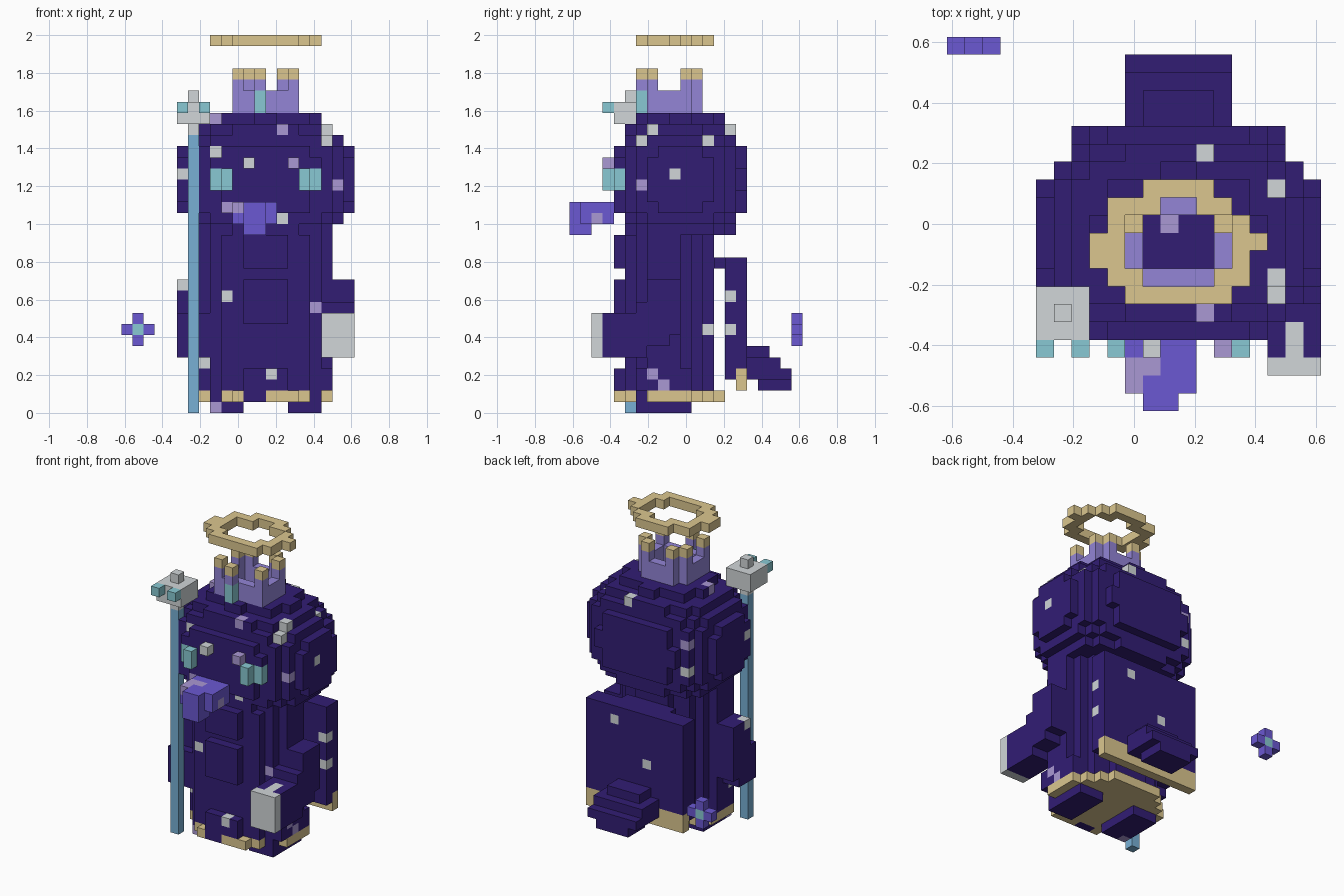
import bpy, bmesh

cube = bpy.data.objects.get("Cube")
if cube:
    bpy.data.objects.remove(cube, do_unlink=True)

V = 1 / 17  # block size: the model is 21 x 21 x 34 blocks


def linear(c):
    return c / 12.92 if c <= 0.04045 else ((c + 0.055) / 1.055) ** 2.4


PALETTE = {
    "dark_purple": (50, 29, 116),
    "gold": (219, 198, 143),
    "lavender": (147, 133, 214),
    "violet": (107, 88, 210),
    "mauve": (170, 152, 212),
    "grey": (209, 214, 216),
    "teal": (137, 201, 211),
    "staff_blue": (120, 176, 213),
}
SLOT = {}
MATS = []
for n, rgb in PALETTE.items():
    m = bpy.data.materials.new(n)
    m.use_nodes = True
    col = tuple(linear(c / 255) for c in rgb) + (1,)
    m.diffuse_color = col
    bsdf = m.node_tree.nodes["Principled BSDF"]
    bsdf.inputs["Base Color"].default_value = col
    bsdf.inputs["Roughness"].default_value = 0.9
    SLOT[n] = len(MATS)
    MATS.append(m)


def box(cells, colour, x, y, z):
    """Fill half-open block ranges with one colour."""
    for i in range(*x):
        for j in range(*y):
            for k in range(*z):
                cells[i, j, k] = colour


def round_slab(cells, colour, cx, cy, rx, ry, z):
    """Fill an elliptical column between two heights."""
    for i in range(21):
        for j in range(21):
            if ((i + .5 - cx) / rx) ** 2 + ((j + .5 - cy) / ry) ** 2 <= 1:
                box(cells, colour, (i, i + 1), (j, j + 1), z)


# side letter -> (axis looked along, +1 for the far end or -1 for the near end)
SIDES = {"F": (1, -1), "B": (1, 1), "R": (0, 1), "L": (0, -1), "T": (2, 1)}


def spots(cells, colour, side, *places):
    """Colour the outermost block at each place, as seen from one side."""
    axis, sign = SIDES[side]
    for p in places:
        hits = [c for c in cells if c[:axis] + c[axis + 1:] == p]
        if hits:
            cells[max(hits, key=lambda c: c[axis] * sign)] = colour


def build(name, cells):
    """Make one mesh from the exposed faces of the blocks."""
    bm = bmesh.new()
    verts = {}

    def vert(p):
        if p not in verts:
            verts[p] = bm.verts.new(((p[0] - 10.5) * V, (p[1] - 10.5) * V, p[2] * V))
        return verts[p]

    for c, colour in cells.items():
        for axis in range(3):
            for s in (0, 1):
                n = list(c)
                n[axis] += 2 * s - 1
                if tuple(n) in cells:
                    continue
                a, b = (axis + 1) % 3, (axis + 2) % 3
                ring = [(0, 0), (1, 0), (1, 1), (0, 1)]
                pts = []
                for u, w in (ring if s else ring[::-1]):
                    p = list(c)
                    p[axis] += s
                    p[a] += u
                    p[b] += w
                    pts.append(vert(tuple(p)))
                bm.faces.new(pts).material_index = SLOT[colour]
    me = bpy.data.meshes.new(name)
    bm.to_mesh(me)
    bm.free()
    for m in MATS:
        me.materials.append(m)
    ob = bpy.data.objects.new(name, me)
    bpy.context.collection.objects.link(ob)


D = "dark_purple"

# Head: a boxy ellipsoid cut flat on top and below
head = {}
for i in range(5, 21):
    for j in range(4, 16):
        for k in range(16, 27):
            dist = (abs((i + .5 - 13) / 8.1) ** 2.5 + abs((j + .5 - 10) / 6.13) ** 2.5
                    + abs((k + .5 - 21) / 6.2) ** 2.5)
            if dist <= 1:
                head[i, j, k] = D
# Nicks in the back left shoulder of the head
for c in ((15, 14, 25), (18, 12, 25), (19, 12, 24)):
    head.pop(c, None)
# Eyes: a raised inner column beside a flush outer one, with brows and studs
for inner, outer in ((9, 8), (16, 17)):
    box(head, "teal", (inner, inner + 1), (3, 5), (20, 22))
    box(head, "teal", (outer, outer + 1), (4, 5), (20, 22))
    box(head, D, (outer, outer + 1), (4, 5), (22, 23))
spots(head, "grey", "F", (14, 25), (8, 23), (5, 21), (14, 17))
spots(head, "mauve", "F", (19, 20), (8, 26), (9, 18))
spots(head, "grey", "R", (9, 21))
spots(head, "mauve", "R", (6, 20))
spots(head, "grey", "T", (14, 14), (18, 12), (18, 6), (18, 7))
spots(head, "mauve", "T", (14, 5), (12, 10))
spots(head, "grey", "L", (14, 19))
spots(head, "mauve", "L", (14, 22))
head[15, 3, 22] = "mauve"
head[11, 3, 22] = "grey"
build("head", head)

# Snout
snout = {}
box(snout, "violet", (10, 14), (1, 4), (17, 19))
box(snout, "violet", (11, 13), (0, 2), (16, 19))
for c in ((10, 1, 18), (10, 2, 18), (11, 2, 18), (13, 2, 17)):
    snout[c] = "mauve"
build("snout", snout)

# Torso: column with a gold hem, a raised chest panel and a flared foot
torso = {}
round_slab(torso, D, 13, 8.5, 6.1, 4.3, (2, 16))
round_slab(torso, "gold", 13, 9, 6.1, 5, (1, 2))
box(torso, D, (18, 19), (6, 11), (2, 4))
for i in range(7, 19):
    for k in (4, 5, 6, 7, 12):
        torso.pop((i, 4, k), None)
spots(torso, D, "F", (8, 1), (11, 1), (12, 1), (17, 1))
spots(torso, D, "R", (6, 1))
spots(torso, "grey", "F", (9, 10), (13, 3), (7, 4))
spots(torso, "mauve", "F", (17, 9))
spots(torso, "grey", "R", (12, 7))
spots(torso, "mauve", "R", (7, 3), (8, 2))
build("torso", torso)

# Feet
for name, x in (("right_foot", 8), ("left_foot", 15)):
    foot = {}
    box(foot, D, (x, x + 3), (6, 11), (0, 1))
    if x == 8:
        foot[8, 6, 0] = "mauve"
    build(name, foot)

# Arms: the left one bends forward to a grey plate
left_arm = {}
box(left_arm, D, (18, 21), (7, 10), (7, 12))
box(left_arm, D, (18, 21), (6, 9), (6, 10))
box(left_arm, D, (18, 21), (3, 7), (5, 9))
box(left_arm, "grey", (18, 21), (2, 3), (5, 9))
box(left_arm, "grey", (19, 20), (3, 5), (8, 9))
build("left_arm", left_arm)
right_arm = {}
box(right_arm, D, (5, 8), (7, 10), (6, 12))
box(right_arm, D, (5, 8), (6, 9), (5, 9))
spots(right_arm, "grey", "F", (5, 11))
build("right_arm", right_arm)

# Cape with a gold lower edge, joined to the back at its top
cape = {}
box(cape, D, (7, 19), (14, 16), (4, 14))
box(cape, D, (7, 19), (14, 15), (3, 4))
box(cape, D, (10, 16), (13, 14), (13, 14))
box(cape, "gold", (7, 19), (15, 16), (2, 4))
spots(cape, "grey", "B", (15, 12), (11, 8))
spots(cape, "grey", "R", (14, 7), (14, 10))
build("cape", cape)

# Tail: steps down and back
tail = {}
box(tail, D, (11, 15), (16, 18), (5, 6))
box(tail, D, (10, 16), (16, 19), (4, 5))
box(tail, D, (10, 16), (16, 20), (3, 4))
box(tail, D, (11, 15), (17, 20), (2, 3))
build("tail", tail)

# Crown: a hollow ring with gold-tipped points and a teal front gem
crown = {}
box(crown, "lavender", (11, 15), (7, 8), (27, 29))
box(crown, "lavender", (11, 15), (11, 12), (27, 29))
for x in (10, 15):
    box(crown, "lavender", (x, x + 1), (7, 11), (27, 29))
box(crown, "teal", (12, 13), (6, 7), (27, 29))
for x, y in ((12, 6), (10, 7), (15, 7), (10, 10), (15, 10), (11, 11), (14, 11)):
    crown[x, y, 29] = "lavender"
    crown[x, y, 30] = "gold"
build("crown", crown)

# Halo: runs of blocks for each row from front to back
halo = {}
HALO_ROWS = {6: [(10, 16)], 7: [(9, 11), (15, 17)], 8: [(8, 10), (16, 17)],
             9: [(8, 10), (16, 18)], 10: [(9, 10), (16, 17)],
             11: [(9, 12), (14, 16)], 12: [(11, 15)]}
for y, runs in HALO_ROWS.items():
    for run in runs:
        box(halo, "gold", run, (y, y + 1), (33, 34))
build("halo", halo)

# Staff: pole and head with teal prongs
pole = {}
box(pole, "staff_blue", (6, 7), (5, 6), (0, 25))
build("staff_pole", pole)
top = {}
box(top, "grey", (6, 7), (5, 6), (25, 29))
box(top, "grey", (5, 8), (4, 7), (26, 28))
for x in (5, 7):
    box(top, "teal", (x, x + 1), (3, 4), (27, 28))
build("staff_head", top)

# Small floating star behind
star = {}
box(star, "violet", (0, 3), (20, 21), (7, 8))
box(star, "violet", (1, 2), (20, 21), (6, 9))
star[1, 20, 7] = "teal"
build("floating_star", star)
